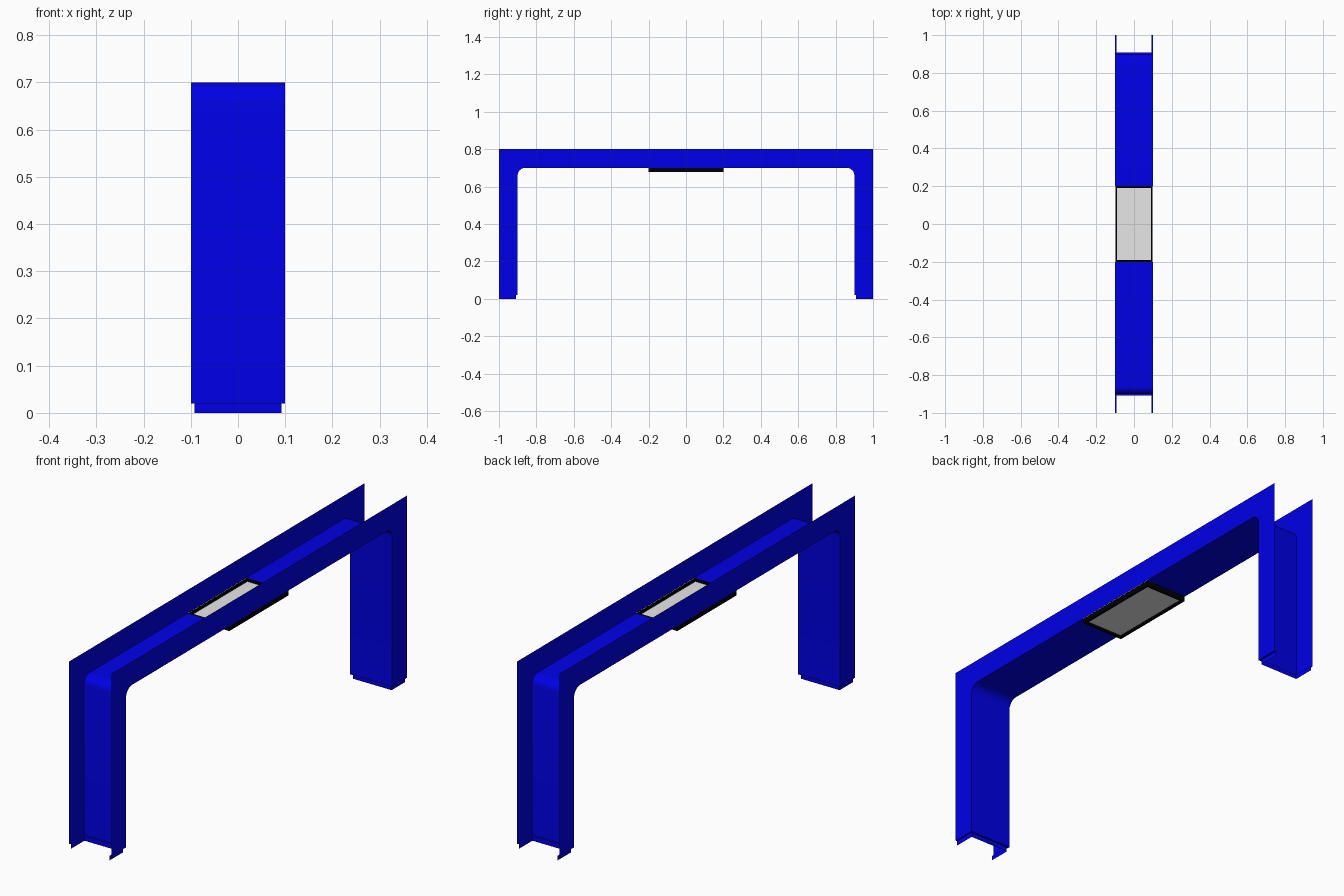
import bpy, bmesh, math

old = bpy.data.objects.get("Cube")
if old:
    bpy.data.objects.remove(old, do_unlink=True)


def material(name, rgb):
    mat = bpy.data.materials.new(name)
    mat.use_nodes = True
    mat.diffuse_color = (*rgb, 1)
    mat.node_tree.nodes["Principled BSDF"].inputs["Base Color"].default_value = (*rgb, 1)
    return mat


blue = material("blue paint", (0, 0, 0.8))
black = material("black trim", (0, 0, 0))
grey = material("light grey", (0.8, 0.8, 0.8))


def finish(name, bm, mat):
    mesh = bpy.data.meshes.new(name)
    bm.to_mesh(mesh)
    bm.free()
    mesh.materials.append(mat)
    obj = bpy.data.objects.new(name, mesh)
    bpy.context.collection.objects.link(obj)
    return obj


def strip(bm, row_a, row_b):
    """Join two rows of points with a band of quads."""
    a, b = ([bm.verts.new(p) for p in row] for row in (row_a, row_b))
    for i in range(len(a) - 1):
        bm.faces.new((a[i], a[i + 1], b[i + 1], b[i]))


def box(name, size, center, mat):
    bm = bmesh.new()
    bmesh.ops.create_cube(bm, size=1)
    bmesh.ops.scale(bm, vec=size, verts=bm.verts)
    bmesh.ops.translate(bm, vec=center, verts=bm.verts)
    return finish(name, bm, mat)


HALF_W, HALF_L = 0.1, 1.0
INNER_Y, INNER_Z, RADIUS, DEPTH = 0.9, 0.7, 0.04, 0.1
STEP, INSET, LAMP = 0.02, 0.008, 0.2
SEGMENTS = 6

# Half outline of the arch: rounded inner line and its square outer mate
inner, outer = [(INNER_Y, STEP)], [(HALF_L, STEP)]
for i in range(SEGMENTS + 1):
    a = math.pi / 2 * i / SEGMENTS
    c, s = math.cos(a), math.sin(a)
    reach = (RADIUS + DEPTH) / max(c, s)
    cy, cz = INNER_Y - RADIUS, INNER_Z - RADIUS
    inner.append((cy + RADIUS * c, cz + RADIUS * s))
    outer.append((cy + reach * c, cz + reach * s))

# Sheet web, one half on each side of the lamp opening
for end, name in ((-1, "front_web"), (1, "back_web")):
    path = inner + [(LAMP, INNER_Z)]
    bm = bmesh.new()
    strip(bm, *[[(end * x, end * y, z) for y, z in path] for x in (-HALF_W, HALF_W)])
    web = finish(name, bm, blue)
    bpy.context.view_layer.objects.active = web
    web.select_set(True)
    bpy.ops.object.shade_smooth_by_angle(angle=math.radians(35))
    web.select_set(False)

# Thin side flanges
mirrored = [[(-y, z) for y, z in reversed(row)] for row in (inner, outer)]
for side, name in ((1, "left_flange"), (-1, "right_flange")):
    bm = bmesh.new()
    strip(bm, *[[(side * HALF_W, y, z) for y, z in row + back]
                for row, back in zip((inner, outer), mirrored)])
    bmesh.ops.recalc_face_normals(bm, faces=bm.faces)
    finish(name, bm, blue)

# Stepped-in feet: a U-shaped sheet and the ledge above it
for end, name in ((-1, "front_foot"), (1, "back_foot")):
    rings = []
    for inset, z in ((0, STEP), (INSET, STEP), (INSET, 0)):
        w, y_in = HALF_W - inset, INNER_Y + inset
        plan = [(-w, HALF_L), (-w, y_in), (w, y_in), (w, HALF_L)]
        rings.append([(x, end * y, z) for x, y in plan])
    bm = bmesh.new()
    strip(bm, rings[0], rings[1])
    strip(bm, rings[1], rings[2])
    finish(name, bm, blue)

# Lamp frame bars around the opening, with a recessed panel
BAR, LOW = 0.01, 0.678
mid, height = (INNER_Z + LOW) / 2, INNER_Z - LOW
for sign, side, end in ((1, "left", "back"), (-1, "right", "front")):
    box(side + "_frame_bar", (BAR, 2 * LAMP, height),
        (sign * (HALF_W - 0.001 - BAR / 2), 0, mid), black)
    box(end + "_frame_bar", (2 * (HALF_W - 0.001 - BAR), BAR, height),
        (0, sign * (LAMP - BAR / 2), mid), black)
box("lamp_panel", (2 * (HALF_W - BAR), 2 * (LAMP - BAR), 0.004), (0, 0, mid), grey)
